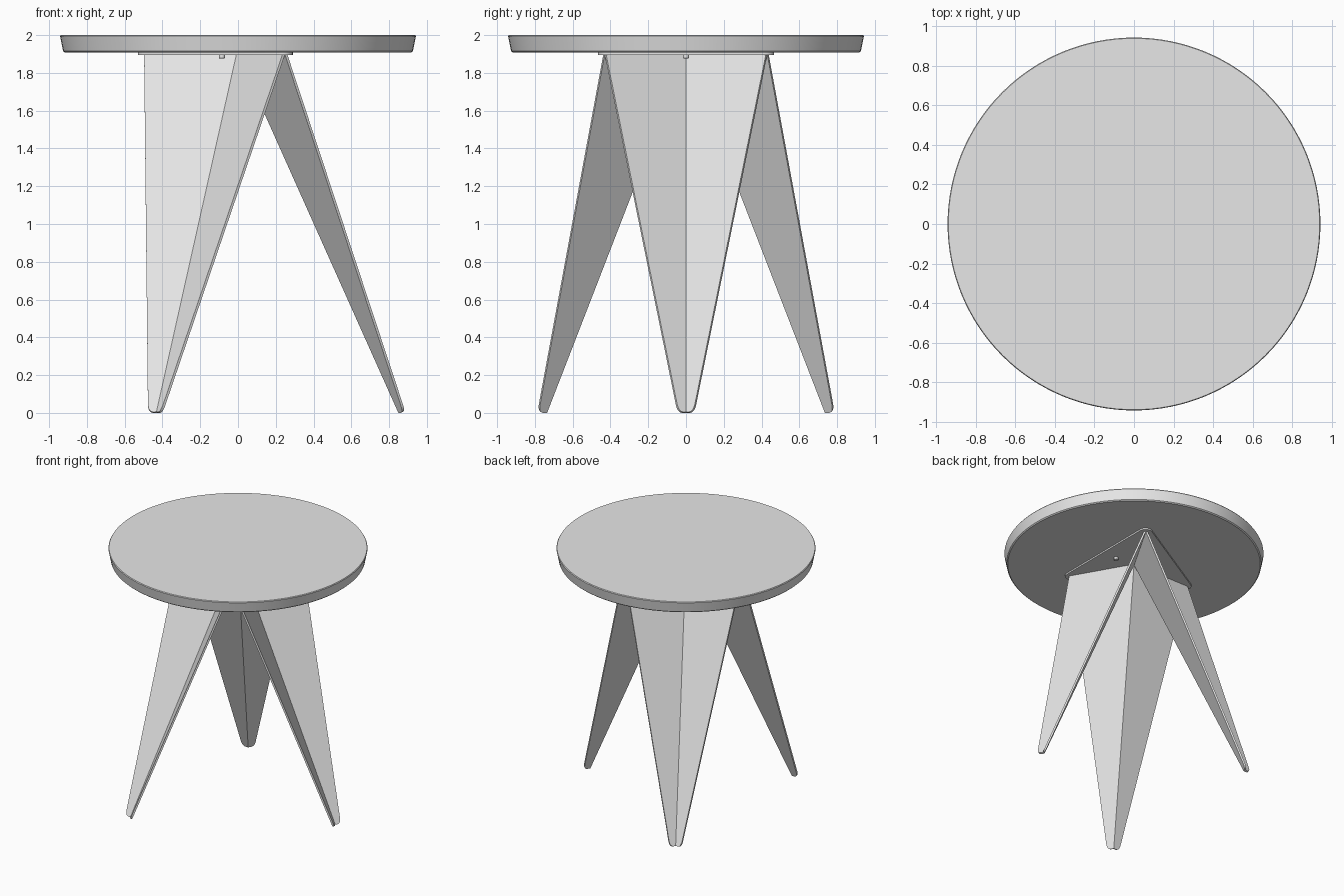
import bpy, bmesh, math
from mathutils import Matrix

cube = bpy.data.objects.get("Cube")
if cube:
    bpy.data.objects.remove(cube, do_unlink=True)

grey = bpy.data.materials.new("light_grey")
grey.use_nodes = True
grey.diffuse_color = (0.8, 0.8, 0.8, 1)
grey.node_tree.nodes["Principled BSDF"].inputs["Base Color"].default_value = grey.diffuse_color

THIRD = 2 * math.pi / 3
LEG_TOP = 1.897


def finish(name, bm):
    """Turn a bmesh into a named, shaded object."""
    bmesh.ops.recalc_face_normals(bm, faces=bm.faces)
    mesh = bpy.data.meshes.new(name)
    bm.to_mesh(mesh)
    bm.free()
    mesh.materials.append(grey)
    ob = bpy.data.objects.new(name, mesh)
    bpy.context.collection.objects.link(ob)
    bpy.ops.object.select_all(action='DESELECT')
    ob.select_set(True)
    bpy.context.view_layer.objects.active = ob
    bpy.ops.object.shade_smooth_by_angle(angle=math.radians(25))
    return ob


def ring(radius, z, n=128):
    return [(radius * math.cos(2 * math.pi * i / n),
             radius * math.sin(2 * math.pi * i / n), z) for i in range(n)]


def loft(name, rings):
    """Join stacked outlines into a closed solid."""
    bm = bmesh.new()
    loops = [[bm.verts.new(p) for p in r] for r in rings]
    n = len(loops[0])
    for a, b in zip(loops, loops[1:]):
        for i in range(n):
            j = (i + 1) % n
            bm.faces.new((a[i], a[j], b[j], b[i]))
    bm.faces.new(loops[0][::-1])
    bm.faces.new(loops[-1])
    return finish(name, bm)


# Round top with inward-sloping rim and softened edges
loft("table_top", [ring(r, z) for r, z in
                   ((0.918, 1.908), (0.926, 1.915), (0.942, 1.994), (0.938, 2.0))])


# Rounded triangular mounting plate
def plate_outline(z, corner=0.48, radius=0.05, steps=8):
    pts = []
    for k in range(3):
        mid = math.pi / 3 + k * THIRD
        for s in range(steps + 1):
            a = mid + math.pi / 3 * (2 * s / steps - 1)
            pts.append((corner * math.cos(mid) + radius * math.cos(a),
                        corner * math.sin(mid) + radius * math.sin(a), z))
    return pts


loft("mounting_plate", [plate_outline(1.896), plate_outline(1.909)])


# Folded sheet leg: two flat wings meeting at an inward crease
def wing_point(t, z, side):
    crease = 0.849 * (1 - z / LEG_TOP)
    return (crease + t * 0.5, side * t * math.sqrt(0.75), z)


def edge_width(z):
    return 0.052 + (0.497 - 0.052) * z / LEG_TOP


def wing_outline():
    pts = [(edge_width(LEG_TOP), LEG_TOP)]
    start, flat = 0.045, 0.022
    for i in range(7):
        u = i / 6
        t = (1-u)**2 * edge_width(start) + 2*u*(1-u) * edge_width(0) + u*u * flat
        pts.append((t, (1-u)**2 * start))
    return pts


def add_leg(name, angle):
    bm = bmesh.new()
    top = bm.verts.new(wing_point(0, LEG_TOP, 1))
    foot = bm.verts.new(wing_point(0, 0, 1))
    for side in (1, -1):
        rim = [bm.verts.new(wing_point(t, z, side)) for t, z in wing_outline()]
        bm.faces.new([top] + rim + [foot])
    bmesh.ops.recalc_face_normals(bm, faces=bm.faces)
    bm.normal_update()
    if next(iter(bm.faces)).normal.x < 0:
        bmesh.ops.reverse_faces(bm, faces=bm.faces)
    # Thicken towards the open side of the fold
    bm.normal_update()
    mesh = bpy.data.meshes.new(name)
    bm.to_mesh(mesh)
    bm.free()
    mesh.materials.append(grey)
    ob = bpy.data.objects.new(name, mesh)
    bpy.context.collection.objects.link(ob)
    mesh.transform(Matrix.Rotation(angle, 4, 'Z'))
    sheet = ob.modifiers.new("sheet", 'SOLIDIFY')
    sheet.thickness = 0.014
    sheet.offset = 1
    sheet.use_even_offset = True


for k, label in enumerate(("left_leg", "back_leg", "front_leg")):
    add_leg(label, k * THIRD)

    # Small screw head under the plate, inside each fold
    cx, cy = 0.17 * math.cos(k * THIRD), 0.17 * math.sin(k * THIRD)
    loft(label + "_screw", [[(x + cx, y + cy, z) for x, y, z in ring(r, h, 20)]
                            for r, h in ((0.013, 1.876), (0.016, 1.879), (0.016, 1.897))])
